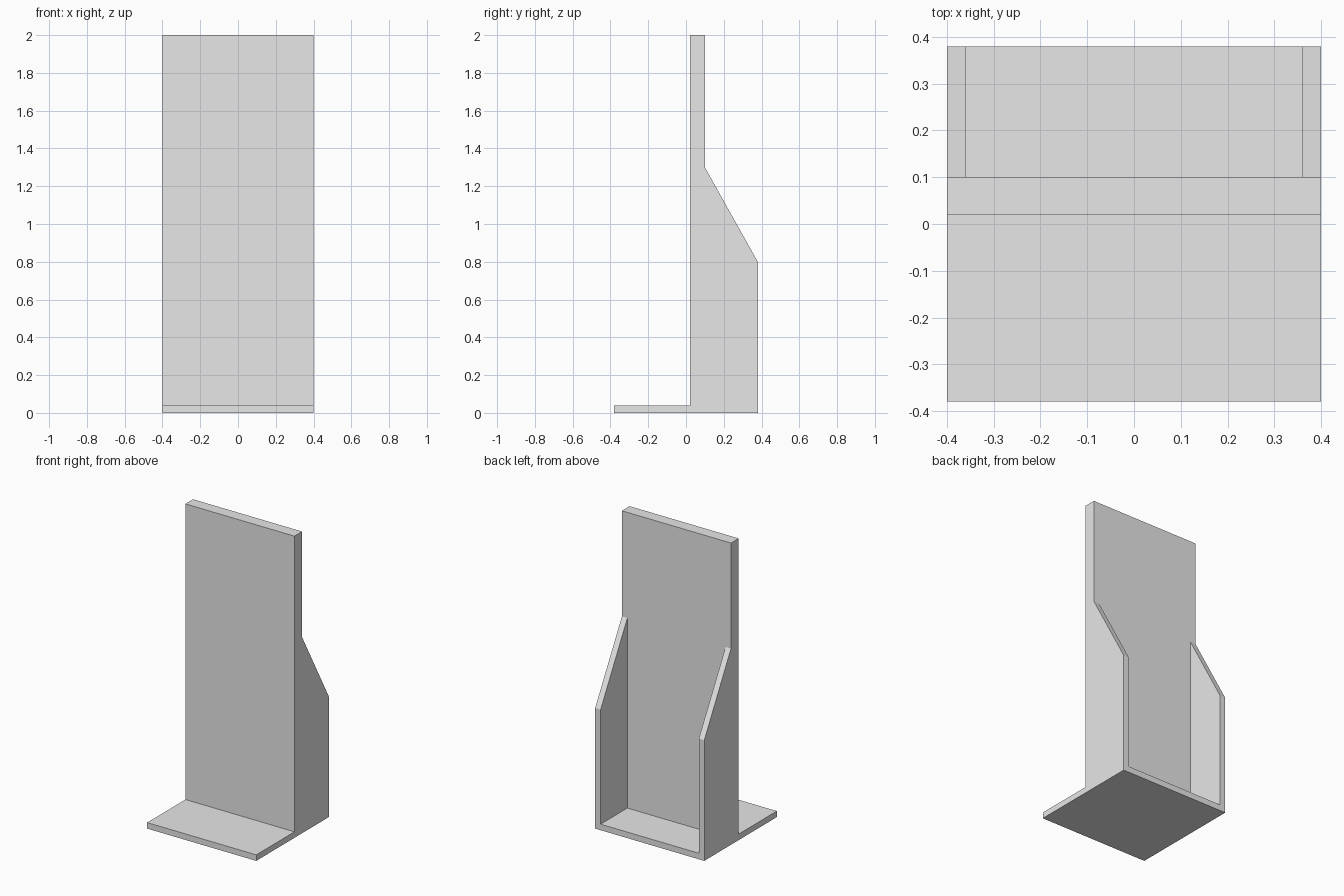
import bpy
import bmesh

cube = bpy.data.objects.get("Cube")
if cube:
    bpy.data.objects.remove(cube, do_unlink=True)

HALF_WIDTH = 0.4
WALL = 0.04
FRONT, PANEL_FRONT, PANEL_BACK, BACK = -0.38, 0.02, 0.1, 0.38
SHOULDER, TOP = 1.3, 2.0

grey = bpy.data.materials.new("light grey")
grey.use_nodes = True
colour = (0.8, 0.8, 0.8, 1)
grey.diffuse_color = colour
grey.node_tree.nodes["Principled BSDF"].inputs["Base Color"].default_value = colour


def extrude_profile(name, profile, half_width):
    """Sweep a (y, z) outline across x, centred on x = 0."""
    bm = bmesh.new()
    face = bm.faces.new([bm.verts.new((-half_width, y, z)) for y, z in profile])
    swept = bmesh.ops.extrude_face_region(bm, geom=[face])["geom"]
    moved = [v for v in swept if isinstance(v, bmesh.types.BMVert)]
    bmesh.ops.translate(bm, vec=(2 * half_width, 0, 0), verts=moved)
    bmesh.ops.recalc_face_normals(bm, faces=bm.faces)
    mesh = bpy.data.meshes.new(name)
    bm.to_mesh(mesh)
    bm.free()
    mesh.materials.append(grey)
    obj = bpy.data.objects.new(name, mesh)
    bpy.context.collection.objects.link(obj)
    return obj


# Body: front ledge, upright panel and sloped side walls in one outline
body = extrude_profile("stand_body", [
    (FRONT, 0), (BACK, 0), (BACK, 0.8), (PANEL_BACK, SHOULDER),
    (PANEL_BACK, TOP), (PANEL_FRONT, TOP), (PANEL_FRONT, WALL), (FRONT, WALL),
], HALF_WIDTH)

# Pocket: hollows the rear, leaving two side walls and a floor
pocket = extrude_profile("rear_pocket_cutter", [
    (PANEL_BACK, WALL), (BACK + 0.1, WALL),
    (BACK + 0.1, SHOULDER), (PANEL_BACK, SHOULDER),
], HALF_WIDTH - WALL)

# Apply the cut, then drop the helper
cut = body.modifiers.new("rear_pocket", "BOOLEAN")
cut.operation = "DIFFERENCE"
cut.solver = "EXACT"
cut.object = pocket
bpy.context.view_layer.objects.active = body
bpy.ops.object.modifier_apply(modifier=cut.name)
bpy.data.objects.remove(pocket, do_unlink=True)
